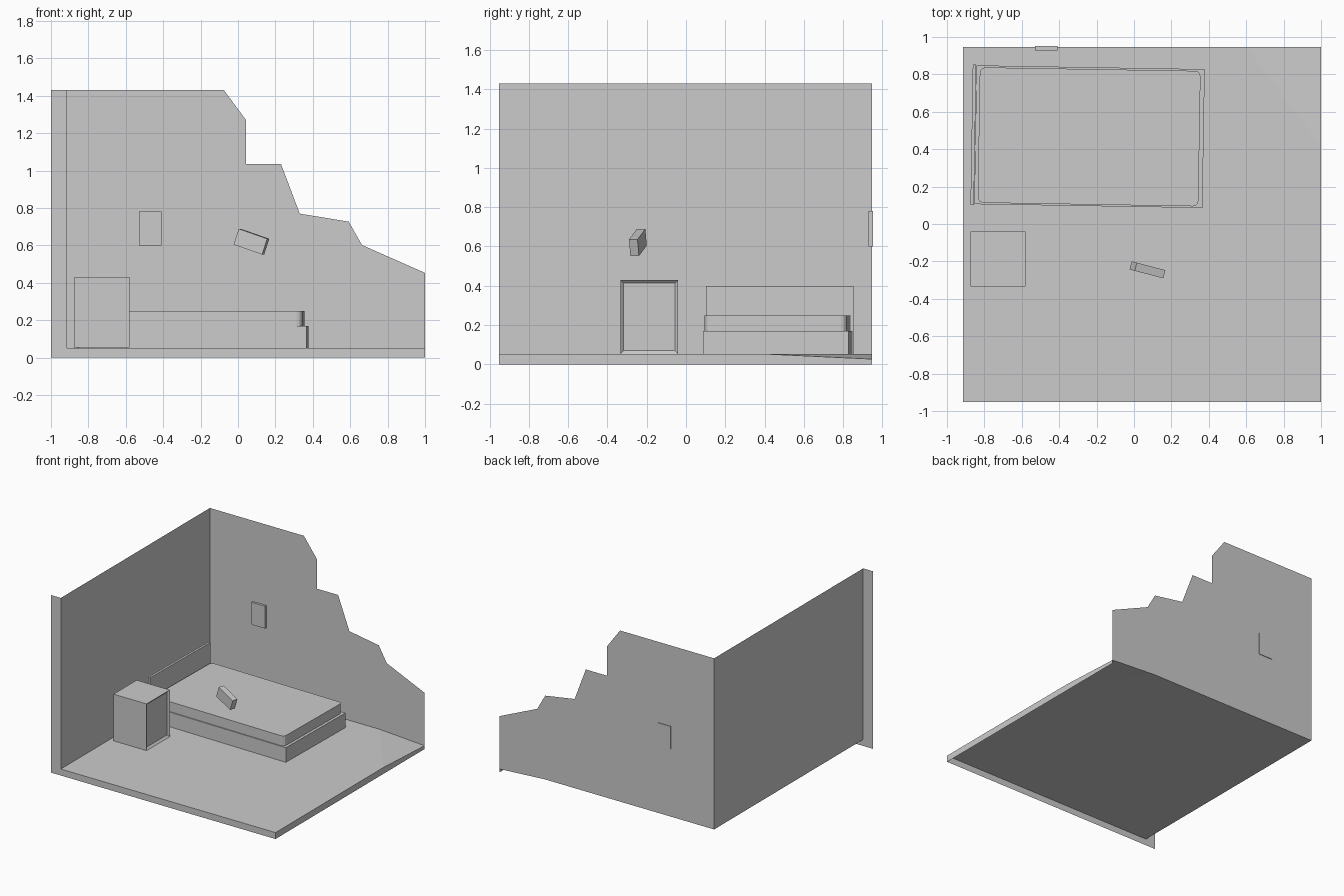
import bpy, bmesh
from math import radians
from mathutils import Matrix, Vector

if "Cube" in bpy.data.objects:
    bpy.data.objects.remove(bpy.data.objects["Cube"])

L, R, F, B, Z, TOP = -0.913, 1.0, -0.951, 0.946, 0.052, 1.43


def sheet(name, polygons):
    """Open flat-faced object made from a few polygons."""
    bm = bmesh.new()
    for poly in polygons:
        bm.faces.new([bm.verts.new(p) for p in poly])
    bmesh.ops.remove_doubles(bm, verts=bm.verts, dist=1e-4)
    return finish(name, bm)


def finish(name, bm):
    mesh = bpy.data.meshes.new(name)
    bm.to_mesh(mesh)
    bm.free()
    ob = bpy.data.objects.new(name, mesh)
    bpy.context.collection.objects.link(ob)
    return ob


def box(name, size, centre, turn=Matrix(), open_bottom=False, corner=0.0, inset=None):
    """Box with optional rounded upright corners, open bottom, or recessed +x side."""
    bm = bmesh.new()
    bmesh.ops.create_cube(bm, size=1, matrix=Matrix.Diagonal((*size, 1)))
    if corner:
        uprights = [e for e in bm.edges
                    if abs(e.verts[0].co.z - e.verts[1].co.z) > 1e-4]
        bmesh.ops.bevel(bm, geom=uprights, offset=corner, segments=3,
                        profile=0.5, affect='EDGES')
    bm.normal_update()
    if inset:
        side = [f for f in bm.faces if f.normal.x > 0.9]
        bmesh.ops.inset_region(bm, faces=side, thickness=inset[0], use_even_offset=True)
        bmesh.ops.translate(bm, verts=side[0].verts, vec=(-inset[1], 0, 0))
        bm.normal_update()
    if open_bottom:
        bmesh.ops.delete(bm, geom=[f for f in bm.faces if f.normal.z < -0.9],
                         context='FACES_ONLY')
    ob = finish(name, bm)
    ob.matrix_world = Matrix.Translation(Vector(centre)) @ turn
    return ob


# Floor with a sunken back corner and edge strips on the front and right
dip, sag = (R, 0.42, Z), (R, B, 0.027)
sheet("floor", [
    [(L, F, Z), (R, F, Z), dip, (0.6, B, Z), (L, B, Z)],
    [dip, sag, (0.6, B, Z)],
    [(L, F, 0), (R, F, 0), (R, F, Z), (L, F, Z)],
    [(R, F, 0), (R, B, 0), sag, dip, (R, F, Z)],
])

# Left wall with its front end strip
sheet("left_wall", [
    [(L, F, Z), (L, B, Z), (L, B, TOP), (L, F, TOP)],
    [(-1, F, 0), (L, F, 0), (L, F, TOP), (-1, F, TOP)],
])

# Broken back wall
profile = [(L, Z), (0.6, Z), (R, 0.027), (R, 0.453), (0.663, 0.602), (0.592, 0.727),
           (0.33, 0.77), (0.23, 1.035), (0.043, 1.035), (0.043, 1.27),
           (-0.075, TOP), (L, TOP)]
sheet("back_wall", [[(x, B, z) for x, z in profile]])

# Picture frame set through the back wall
box("picture_frame", (0.12, 0.023, 0.18), (-0.47, 0.9395, 0.69))

# Bed, turned slightly against the wall
turn = Matrix.Rotation(radians(-0.95), 4, 'Z')
box("bed_base", (1.22, 0.742, 0.118), (-0.238, 0.467, 0.111), turn, open_bottom=True)
box("headboard", (0.018, 0.752, 0.348), (-0.859, 0.477, 0.226), turn, open_bottom=True)
box("mattress", (1.18, 0.724, 0.08), (-0.24, 0.466, 0.21), turn, corner=0.03)

# Bedside cabinet with a recessed door
box("bedside_cabinet", (0.295, 0.295, 0.376), (-0.7275, -0.187, 0.242),
    open_bottom=True, inset=(0.016, 0.015))

# Tilted small block in the air
tilt = Matrix.Rotation(radians(-14.7), 4, 'Z') @ Matrix.Rotation(radians(18.8), 4, 'Y')
box("floating_block", (0.166, 0.045, 0.089), (0.072, -0.245, 0.62), tilt)
